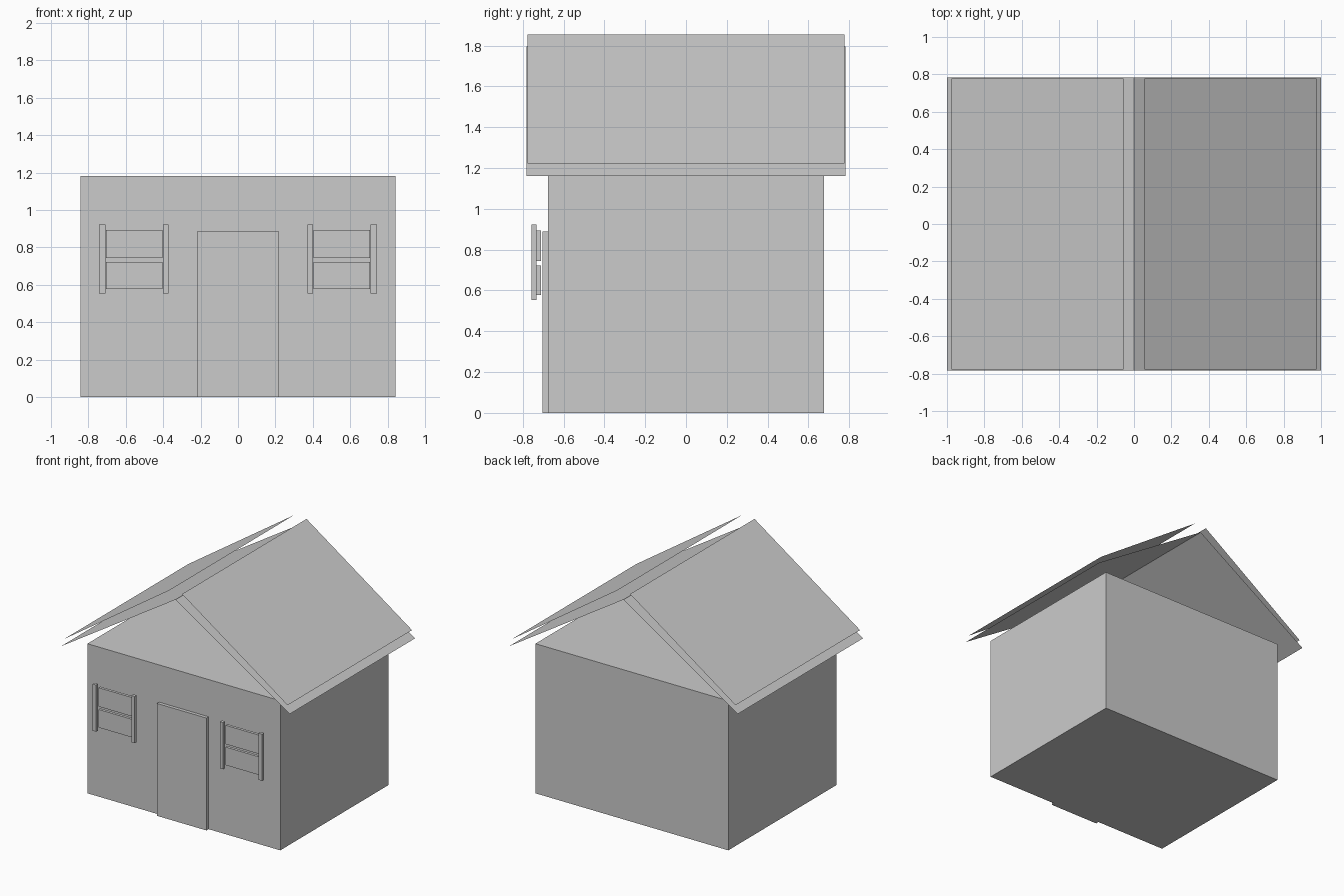
import bpy

if "Cube" in bpy.data.objects:
    bpy.data.objects.remove(bpy.data.objects["Cube"])

# One flat grey for the whole model
grey = bpy.data.materials.new("plain_grey")
grey.diffuse_color = (0.6, 0.6, 0.6, 1)
grey.use_nodes = True
grey.node_tree.nodes["Principled BSDF"].inputs["Base Color"].default_value = grey.diffuse_color


def mesh_object(name, verts, faces):
    me = bpy.data.meshes.new(name)
    me.from_pydata(verts, [], faces)
    me.materials.append(grey)
    ob = bpy.data.objects.new(name, me)
    bpy.context.collection.objects.link(ob)
    return ob


def box(name, x, y, z):
    """Box from (min, max) pairs."""
    x, y, z = sorted(x), sorted(y), sorted(z)
    verts = [(a, b, c) for a in x for b in y for c in z]
    faces = [(0, 1, 3, 2), (4, 6, 7, 5), (0, 4, 5, 1),
             (2, 3, 7, 6), (0, 2, 6, 4), (1, 5, 7, 3)]
    return mesh_object(name, verts, faces)


def roof_sheet(name, s, ridge, eave, half_y):
    """Thin sloping sheet on side s; ridge and eave are (x, z)."""
    (rx, rz), (ex, ez) = ridge, eave
    verts = [(s * rx, -half_y, rz), (s * ex, -half_y, ez),
             (s * ex, half_y, ez), (s * rx, half_y, rz)]
    return mesh_object(name, verts, [(0, 1, 2, 3) if s > 0 else (3, 2, 1, 0)])


# House body and door
box("walls", (-0.843, 0.843), (-0.676, 0.676), (0, 1.182))
box("door", (-0.217, 0.217), (-0.703, -0.676), (0, 0.888))

for s, side in ((-1, "left"), (1, "right")):
    # Two stacked roof sheets per side, open at the gables
    roof_sheet(f"roof_lower_{side}", s, (0, 1.795), (1.0, 1.16), 0.782)
    roof_sheet(f"roof_upper_{side}", s, (0.055, 1.853), (0.977, 1.221), 0.777)

    # Window: two upright posts with two panes behind
    for part, x0, x1 in (("inner", 0.372, 0.401), ("outer", 0.709, 0.742)):
        box(f"window_post_{part}_{side}", (s * x0, s * x1), (-0.758, -0.733), (0.553, 0.922))
    for part, z0, z1 in (("bottom", 0.578, 0.721), ("top", 0.744, 0.893)):
        box(f"window_pane_{part}_{side}", (s * 0.405, s * 0.706), (-0.733, -0.711), (z0, z1))
